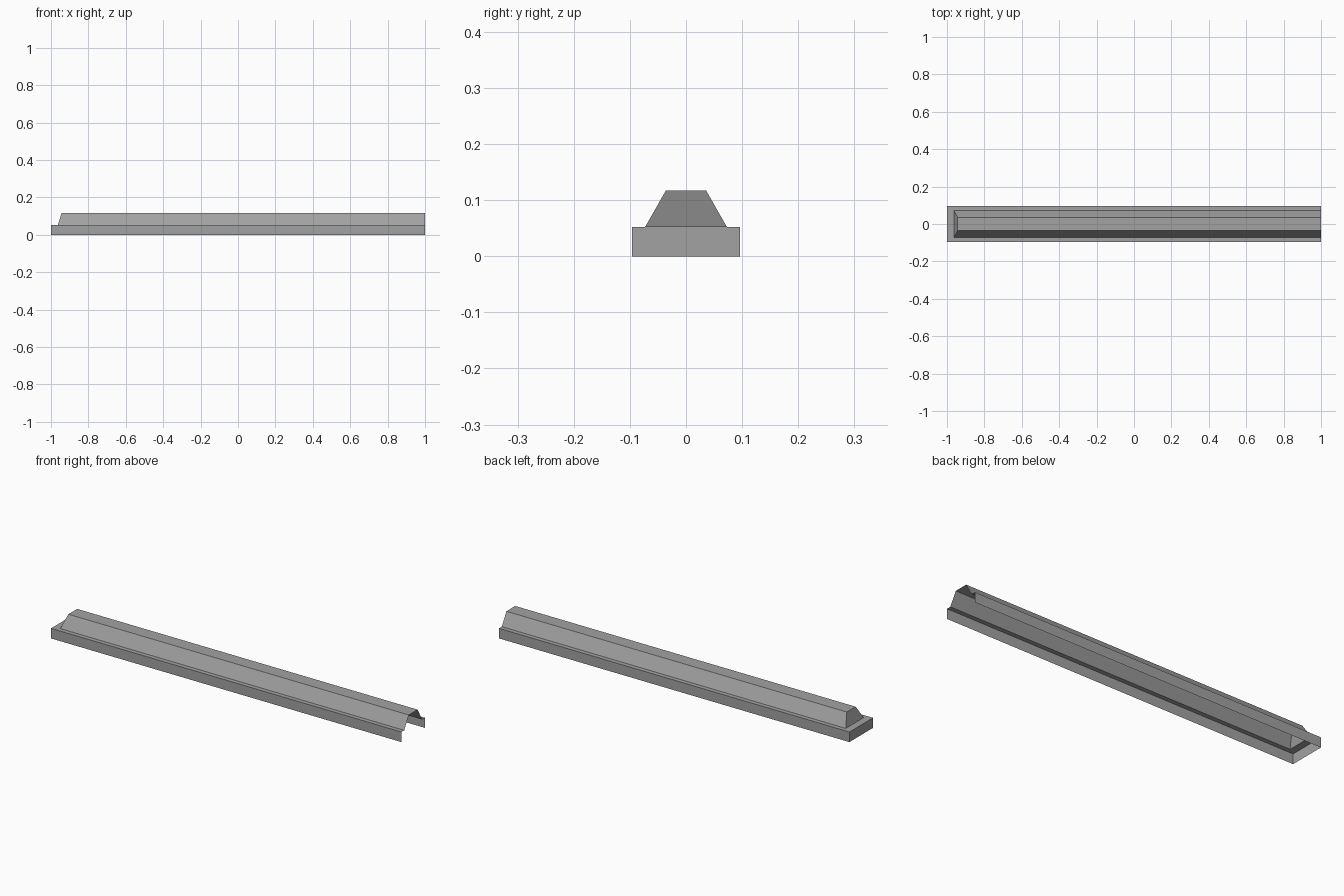
import bpy
import bmesh

cube = bpy.data.objects.get("Cube")
if cube:
    bpy.data.objects.remove(cube, do_unlink=True)

grey = bpy.data.materials.new("mid grey")
grey.use_nodes = True
colour = (0.36, 0.36, 0.36, 1)
grey.diffuse_color = colour
grey.node_tree.nodes["Principled BSDF"].inputs["Base Color"].default_value = colour

OPEN_END = 1.0


def open_shell(name, outlines, cap=False):
    """Thin shell through U-shaped outlines (half width, closed end x, height)."""
    bm = bmesh.new()
    rings = []
    for w, end, z in outlines:
        path = [(OPEN_END, -w), (end, -w), (end, w), (OPEN_END, w)]
        rings.append([bm.verts.new((x, y, z)) for x, y in path])
    for low, high in zip(rings, rings[1:]):
        for i in range(3):
            bm.faces.new((low[i + 1], low[i], high[i], high[i + 1]))
    if cap:
        bm.faces.new(rings[-1][::-1])
    mesh = bpy.data.meshes.new(name)
    bm.to_mesh(mesh)
    bm.free()
    mesh.materials.append(grey)
    obj = bpy.data.objects.new(name, mesh)
    bpy.context.collection.objects.link(obj)
    return obj


# Outlines from the bottom edge up to the flat crest
bottom = (0.096, -1.0, 0.0)
shoulder = (0.096, -1.0, 0.052)
ridge_foot = (0.073, -0.963, 0.052)
crest = (0.036, -0.943, 0.117)

# Upright skirt with its narrow ledge
open_shell("skirt_and_ledge", [bottom, shoulder, ridge_foot])
# Hollow tapered ridge, open underneath and at one end
open_shell("ridge", [ridge_foot, crest], cap=True)
